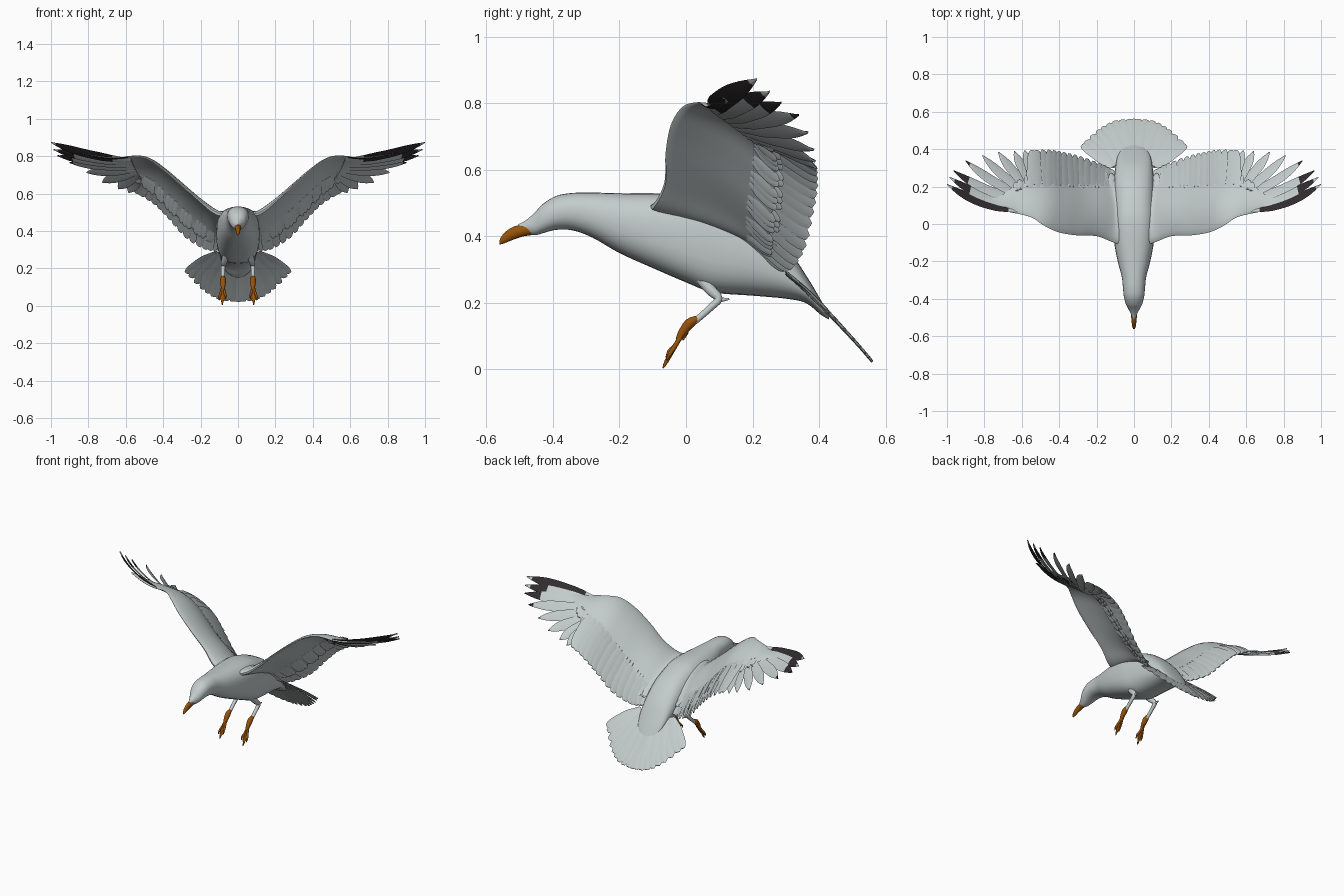
import bpy, bmesh, math
from mathutils import Vector as V

if "Cube" in bpy.data.objects:
    bpy.data.objects.remove(bpy.data.objects["Cube"])


def material(name, rgb):
    m = bpy.data.materials.new(name)
    m.use_nodes = True
    m.diffuse_color = (*rgb, 1)
    m.node_tree.nodes["Principled BSDF"].inputs["Base Color"].default_value = (*rgb, 1)
    return m


GREY = material("pale grey plumage", (0.55, 0.6, 0.6))
BLACK = material("black wing tip", (0.03, 0.025, 0.028))
ORANGE = material("orange bill and feet", (0.31, 0.085, 0.003))


def spline(pts, n):
    """Catmull-Rom interpolation of equal-length tuples."""
    out = []
    for i in range(len(pts) - 1):
        a, b, c, d = (pts[max(0, min(len(pts) - 1, i + k))] for k in (-1, 0, 1, 2))
        for j in range(n):
            t = j / n
            out.append([0.5 * (2 * q + (r - p) * t + (2 * p - 5 * q + 4 * r - s) * t * t
                               + (3 * q - p - 3 * r + s) * t ** 3)
                        for p, q, r, s in zip(a, b, c, d)])
    return out + [list(pts[-1])]


def loft(bm, rings, mat=lambda t, j: 0):
    """Skin closed rings of points and cap both ends."""
    vs = [[bm.verts.new(p) for p in r] for r in rings]
    n = len(vs[0])
    for i in range(len(vs) - 1):
        for j in range(n):
            k = (j + 1) % n
            f = bm.faces.new((vs[i][j], vs[i][k], vs[i + 1][k], vs[i + 1][j]))
            f.material_index = mat((i + 0.5) / (len(vs) - 1), j)
    bm.faces.new(vs[0])
    bm.faces.new(vs[-1]).material_index = mat(1, 0)


def finish(bm, name, mats, mirror=False, angle=50):
    bmesh.ops.recalc_face_normals(bm, faces=bm.faces)
    me = bpy.data.meshes.new(name)
    bm.to_mesh(me)
    bm.free()
    ob = bpy.data.objects.new(name, me)
    bpy.context.collection.objects.link(ob)
    for m in mats:
        me.materials.append(m)
    if mirror:
        ob.modifiers.new("Mirror", 'MIRROR')
    bpy.ops.object.select_all(action='DESELECT')
    ob.select_set(True)
    bpy.context.view_layer.objects.active = ob
    bpy.ops.object.shade_smooth_by_angle(angle=math.radians(angle))


def hull(name, profile, mat):
    """Rounded body from (y, top, bottom, half width, squareness power) stations."""
    rings = []
    for y, top, bot, w, power in spline(profile, 4):
        ring = []
        for k in range(28):
            a = math.tau * k / 28
            c, s = math.cos(a), math.sin(a)
            ring.append((w * math.copysign(abs(c) ** power, c), y,
                         (top + bot) / 2 + (top - bot) / 2 * math.copysign(abs(s) ** power, s)))
        rings.append(ring)
    bm = bmesh.new()
    loft(bm, rings)
    finish(bm, name, [mat])


def tube(bm, path, n=10):
    """Round limb from (x, y, z, radius) points."""
    pts = spline(path, 3)
    rings = []
    for i, p in enumerate(pts):
        d = V(pts[min(i + 1, len(pts) - 1)][:3]) - V(pts[max(i - 1, 0)][:3])
        side = V((1, 0, 0))
        up = d.cross(side).normalized()
        rings.append([V(p[:3]) + p[3] * (side * math.cos(math.tau * k / n) + up * math.sin(math.tau * k / n))
                      for k in range(n)])
    loft(bm, rings)


def feather(bm, base, tip, width, normal, bend=0, sag=0, tilt=0.2, point=0.5, dark=None):
    """Thin closed blade; dark is the blackened range along its length."""
    base, tip = V(base), V(tip)
    axis = (tip - base).normalized()
    side = axis.cross(V(normal)).normalized()
    up = side.cross(axis).normalized()
    flat = (side + up * tilt).normalized()
    rings = []
    for i in range(15):
        t = i / 14
        w = width * min(1, 0.5 + 1.5 * t) * max(0.05, 1 - max(0, (t - 0.6) / 0.4) ** 2) ** point
        arch = 4 * t * (1 - t)
        c = base.lerp(tip, t) + side * bend * arch + up * sag * arch
        rings.append([c - flat * w, c + up * 0.005, c + flat * w, c - up * 0.003])
    loft(bm, rings, lambda t, j: int(dark is not None and dark[0] < t < dark[1]))


# Body and head
hull("body", [(-.505, .436, .424, .005, 1), (-.48, .45, .41, .017, 1), (-.455, .472, .404, .03, .95),
              (-.43, .498, .41, .043, .9), (-.39, .522, .42, .054, .9), (-.34, .531, .418, .059, .9),
              (-.28, .532, .396, .066, .9), (-.2, .53, .35, .087, .85), (-.1, .53, .305, .106, .8),
              (0, .527, .262, .115, .75), (.08, .512, .232, .115, .75), (.2, .46, .222, .11, .8),
              (.3, .37, .213, .1, .85), (.36, .285, .2, .088, .9), (.405, .21, .165, .064, 1),
              (.43, .165, .15, .025, 1)], GREY)

# Bill with hooked tip
hull("bill", [(-.465, .444, .404, .019, 1), (-.49, .437, .4, .016, 1), (-.52, .429, .39, .013, 1),
              (-.545, .412, .38, .01, 1), (-.558, .395, .376, .006, 1), (-.561, .384, .376, .002, 1)], ORANGE)

# Wing arm: leading edge, rear edge of the coverts, thickness, camber
ARM = [(.02, -.13, .49, .03, .25, .39, .06, .02), (.11, -.1, .495, .12, .245, .35, .045, .035),
       (.2, -.066, .56, .19, .248, .375, .032, .04), (.3, -.062, .65, .285, .255, .44, .026, .04),
       (.4, -.046, .735, .38, .265, .53, .024, .04), (.48, -.01, .79, .46, .268, .61, .02, .035),
       (.55, .035, .802, .555, .25, .68, .015, .022), (.65, .06, .79, .645, .2, .745, .011, .01),
       (.74, .076, .797, .72, .148, .778, .009, .003), (.85, .108, .817, .835, .125, .81, .003, .001)]
stations = spline(ARM, 5)
normals, rings = [], []
for i, s in enumerate(stations):
    a, b = stations[max(i - 1, 0)], stations[min(i + 1, len(stations) - 1)]
    chord = V(s[3:6]) - V(s[:3])
    up = (V(b[:3]) + V(b[3:6]) - V(a[:3]) - V(a[3:6])).cross(chord).normalized()
    normals.append(up)
    ring = []
    for k in range(24):
        ang = math.tau * k / 24
        t = 0.5 - 0.5 * math.cos(ang)
        thick = math.copysign(1.8 * math.sqrt(t) * (1 - t) + 0.08, math.sin(ang)) * s[6] * 0.7
        ring.append(V(s[:3]) + chord * t + up * (s[7] * 4 * t * (1 - t) + thick))
    rings.append(ring)
bm = bmesh.new()
# Front half of the hand's underside is black
loft(bm, rings, lambda t, j: int(t > 0.7 and j > 16))
finish(bm, "wing_arms", [GREY, BLACK], mirror=True)


def at(u):
    """Wing station and normal at fraction u of the arm."""
    i = min(len(stations) - 1, round(u * (len(stations) - 1)))
    return stations[i], normals[i]


# Secondary flight feathers along the inner wing
TRAIL = spline([(.12, .29, .3), (.18, .32, .305), (.28, .357, .365), (.37, .38, .465),
                (.45, .393, .545), (.54, .392, .6)], 3)
bm = bmesh.new()
for i, tip in enumerate(TRAIL):
    s, up = at(0.12 + 0.54 * i / (len(TRAIL) - 1))
    base = V(s[:3]).lerp(V(s[3:6]), 0.6) + up * s[7] * 0.8
    feather(bm, base, tip, 0.036, up, sag=0.01, tilt=0.14, point=0.33)
finish(bm, "secondary_feathers", [GREY], mirror=True, angle=35)

# Covert fringe hiding the roots of the flight feathers, above and below
bm = bmesh.new()
for i in range(22):
    s, up = at(0.12 + 0.64 * i / 21)
    lead, rear = V(s[:3]), V(s[3:6])
    for lift, reach in ((0.006, 1.07), (-0.006, 1.04)):
        feather(bm, lead.lerp(rear, 0.75) + up * (lift + s[7] * 0.72), lead.lerp(rear, reach) + up * lift,
                0.02, up, tilt=0.14, point=0.4)
finish(bm, "covert_feathers", [GREY], mirror=True, angle=35)

# Primary flight feathers fanning from the hand, with dark outer tips
TIPS = [(1, .212, .873), (.987, .25, .835), (.965, .285, .802), (.9, .338, .765),
        (.81, .366, .712), (.725, .384, .66), (.64, .388, .625), (.585, .392, .605)]
DARK = {0: (0.22, 0.9), 1: (0.74, 0.92), 2: (0.82, 1.1), 3: (0.9, 1.1)}
bm = bmesh.new()
for i, tip in enumerate(TIPS):
    t = i / (len(TIPS) - 1)
    base = V((.57, .08, .775)).lerp(V((.53, .2, .69)), t)
    feather(bm, base, tip, 0.034, (-.3, .45, .84), bend=0.025 * (1 - t), sag=0.012 - 0.042 * (1 - t),
            tilt=0.2, point=0.85, dark=DARK.get(i))
finish(bm, "primary_feathers", [GREY, BLACK], mirror=True, angle=35)

# Tail fan, tilted downwards, each side sweeping out to a raised corner
bm = bmesh.new()
HALF = spline([(0, .56, .022), (.1, .55, .036), (.19, .502, .09), (.275, .425, .175)], 3)
for i, (x, y, z) in enumerate(HALF):
    for sign in ((1, -1) if i else (1,)):
        feather(bm, (sign * .12 * x / .275, .305, .288 - 0.006 * (i % 2)), (sign * x, y, z), 0.033,
                (0, .733, .68), sag=0.006, tilt=-0.1 * sign, point=0.28)
finish(bm, "tail_feathers", [GREY], angle=35)

# Legs
bm = bmesh.new()
tube(bm, [(.062, .045, .275, .02), (.073, .075, .238, .017), (.079, .098, .213, .013),
          (.08, .075, .187, .011), (.08, .025, .143, .01)])
tube(bm, [(.079, .09, .208, .01), (.079, .13, .212, .003)])
finish(bm, "legs", [GREY], mirror=True)

# Feet: shank, three hanging toes, hind toe and webbing
bm = bmesh.new()
tube(bm, [(.08, .035, .153, .01), (.08, .01, .138, .016), (.08, -.015, .105, .012), (.08, -.025, .085, .007)])
for x, y, z in ((.066, -.06, .035), (.084, -.069, .004), (.1, -.058, .028)):
    tube(bm, [(.08, -.005, .12, .007), ((.08 + x) / 2, -.03, .075, .007),
              (x, y + .01, z + .02, .006), (x, y, z, .002)], n=8)
tube(bm, [(.08, .005, .13, .006), (.078, .002, .11, .005), (.076, -.01, .088, .002)], n=8)
feather(bm, (.08, -.01, .11), (.083, -.06, .025), .014, (0, -.86, .5), tilt=0, point=0.3)
finish(bm, "feet", [ORANGE], mirror=True)
